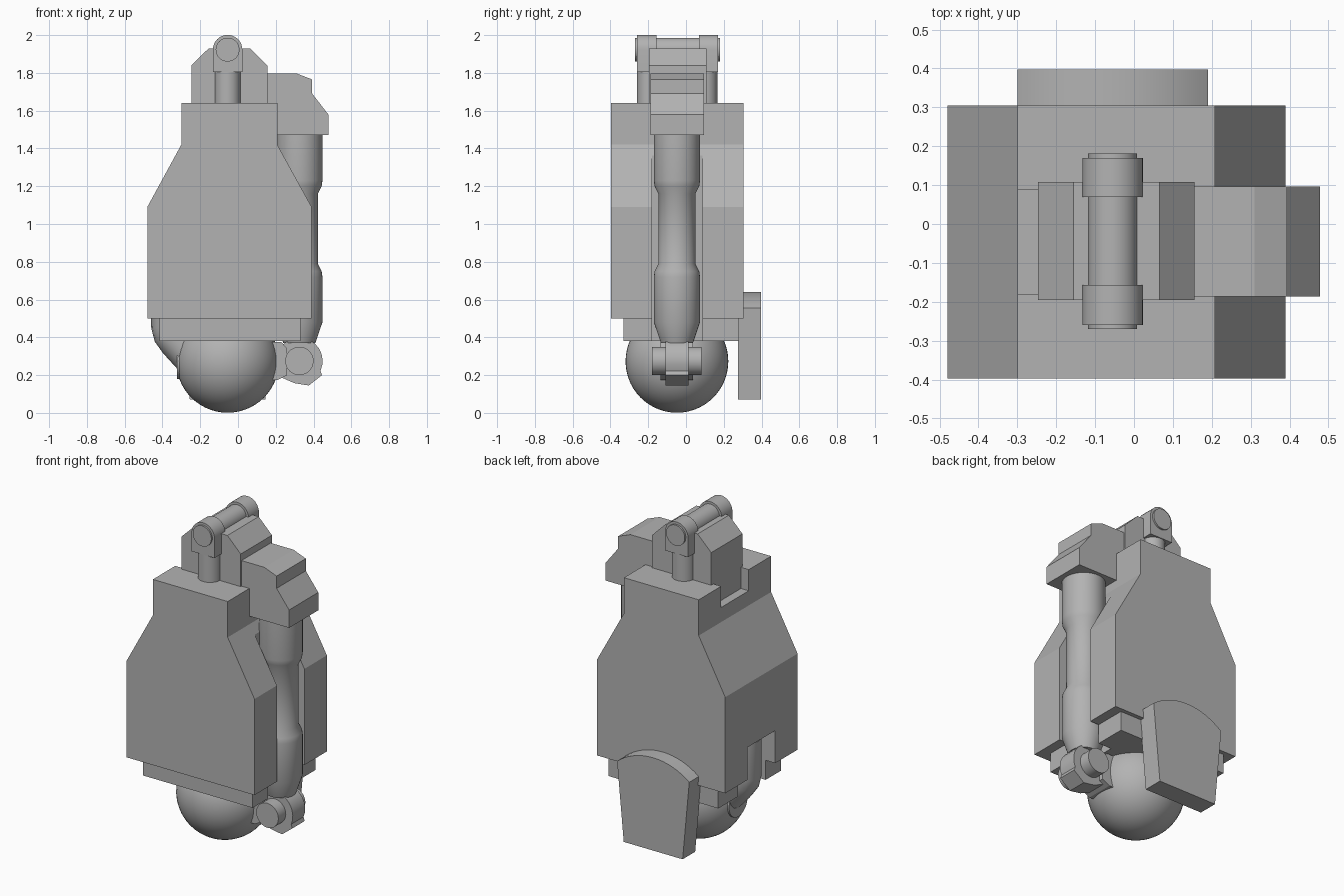
import bpy, bmesh, math
from mathutils import Vector

old = bpy.data.objects.get("Cube")
if old:
    bpy.data.objects.remove(old, do_unlink=True)

GREY = (0.45, 0.45, 0.45, 1.0)
grey = bpy.data.materials.new("plain grey")
grey.use_nodes = True
grey.diffuse_color = GREY
grey.node_tree.nodes["Principled BSDF"].inputs["Base Color"].default_value = GREY

MID = -0.048            # depth of the mechanism's centre plane
SLOT = (-0.18, 0.087)   # depth range of the side channels


def finish(name, bm, smooth=False):
    bmesh.ops.recalc_face_normals(bm, faces=bm.faces)
    mesh = bpy.data.meshes.new(name)
    bm.to_mesh(mesh)
    bm.free()
    obj = bpy.data.objects.new(name, mesh)
    bpy.context.collection.objects.link(obj)
    mesh.materials.append(grey)
    if smooth:
        bpy.ops.object.select_all(action='DESELECT')
        obj.select_set(True)
        bpy.context.view_layer.objects.active = obj
        bpy.ops.object.shade_smooth_by_angle(angle=math.radians(35))
    return obj


def prism(name, outline, y0, y1, smooth=False):
    """Front outline of (x, z) points extruded in depth."""
    bm = bmesh.new()
    face = bm.faces.new([bm.verts.new((x, y0, z)) for x, z in outline])
    out = bmesh.ops.extrude_face_region(bm, geom=[face])
    verts = [g for g in out["geom"] if isinstance(g, bmesh.types.BMVert)]
    bmesh.ops.translate(bm, verts=verts, vec=(0, y1 - y0, 0))
    return finish(name, bm, smooth)


def box(name, x0, x1, y0, y1, z0, z1):
    return prism(name, [(x0, z0), (x1, z0), (x1, z1), (x0, z1)], y0, y1)


def rod(name, a, b, radius):
    a, b = Vector(a), Vector(b)
    bm = bmesh.new()
    bmesh.ops.create_cone(bm, cap_ends=True, segments=40, radius1=radius,
                          radius2=radius, depth=(b - a).length)
    turn = (b - a).to_track_quat('Z', 'Y').to_matrix()
    bmesh.ops.rotate(bm, verts=bm.verts, matrix=turn)
    bmesh.ops.translate(bm, verts=bm.verts, vec=(a + b) / 2)
    return finish(name, bm, True)


def arc(cx, cz, r, start, end, n=16):
    angles = [math.radians(start + (end - start) * i / n) for i in range(n + 1)]
    return [(cx + r * math.cos(t), cz + r * math.sin(t)) for t in angles]


def cut(obj, cutters):
    for c in cutters:
        mod = obj.modifiers.new("channel", 'BOOLEAN')
        mod.operation = 'DIFFERENCE'
        mod.solver = 'EXACT'
        mod.object = c
    bpy.context.view_layer.update()
    done = bpy.data.meshes.new_from_object(
        obj.evaluated_get(bpy.context.evaluated_depsgraph_get()))
    obj.modifiers.clear()
    obj.data = done


# Housing and the stepped base beneath it, both with side channels
housing = prism("housing", [(-0.48, 0.5), (0.39, 0.5), (0.39, 1.09), (0.208, 1.42),
                            (0.208, 1.64), (-0.3, 1.64), (-0.3, 1.42), (-0.48, 1.09)],
                -0.397, 0.305)
base = box("base", -0.415, 0.33, -0.33, 0.28, 0.38, 0.51)
cutters = [box("piston_channel", 0.24, 0.7, *SLOT, 0.2, 1.40),
           box("pipe_channel", -0.7, -0.26, *SLOT, 0.2, 0.70),
           box("top_notch", -0.5, -0.2, *SLOT, 1.51, 1.8)]
cut(housing, cutters)
cut(base, cutters[:2])
for c in cutters:
    bpy.data.objects.remove(c, do_unlink=True)

# Upper blocks
prism("top_block", [(-0.247, 1.45), (0.155, 1.45), (0.155, 1.84), (0.065, 1.93),
                    (-0.155, 1.93), (-0.247, 1.84)], -0.195, 0.108)
prism("piston_bracket", [(0.1, 1.47), (0.478, 1.47), (0.478, 1.58), (0.393, 1.69),
                         (0.393, 1.765), (0.31, 1.797), (0.1, 1.797)], -0.187, 0.096)

# Cross rod carried by two eyes on posts
PX, PZ = -0.055, 1.923
rod("cross_rod", (PX, -0.27, PZ), (PX, 0.181, PZ), 0.063)
for side, y0, y1, post_y in (("front", -0.26, -0.157, -0.192), ("rear", 0.07, 0.17, 0.098)):
    eye = arc(PX, PZ, 0.078, 0, 180) + [(PX - 0.078, 1.805), (PX + 0.078, 1.805)]
    prism(side + "_eye", eye, y0, y1, True)
    rod(side + "_post", (PX, post_y, 1.6), (PX, post_y, 1.82), 0.068)

# Piston turned from a stepped profile
bm = bmesh.new()
profile = [(0, 0.37), (0.085, 0.37), (0.122, 0.48), (0.122, 0.72), (0.118, 0.75),
           (0.098, 0.79), (0.098, 1.16), (0.118, 1.20), (0.122, 1.23), (0.122, 1.48), (0, 1.48)]
pts = [bm.verts.new((0.325 + r, MID, z)) for r, z in profile]
edges = [bm.edges.new(pair) for pair in zip(pts, pts[1:])]
bmesh.ops.spin(bm, geom=pts + edges, cent=(0.325, MID, 0), axis=(0, 0, 1),
               angle=math.tau, steps=40, use_duplicate=False)
bmesh.ops.remove_doubles(bm, verts=bm.verts, dist=0.0005)
finish("piston", bm, True)

# Lower hinge joining the piston to the ball
HX, HZ = 0.325, 0.275
prism("hinge_knuckle", arc(HX, HZ, 0.123, -25, 205) +
      [(0.235, 0.185), (0.30, 0.157), (0.375, 0.145), (0.445, 0.20)], -0.108, 0.012, True)
rod("hinge_pin", (HX, -0.18, HZ), (HX, 0.082, HZ), 0.075)
prism("hinge_link", [(0.1, 0.175), (0.21, 0.175), (0.26, 0.2), (0.26, 0.34),
                     (0.23, 0.375), (0.1, 0.375)], -0.135, 0.038)

# Ball
bm = bmesh.new()
bmesh.ops.create_uvsphere(bm, u_segments=48, v_segments=28, radius=0.272)
bmesh.ops.translate(bm, verts=bm.verts, vec=(PX, MID, 0.273))
finish("ball", bm, True)

# Bent pipe on the other side, ending in a collar on the ball
curve = bpy.data.curves.new("pipe", 'CURVE')
curve.dimensions = '3D'
curve.bevel_depth = 0.1
curve.bevel_resolution = 6
curve.use_fill_caps = True
path = [(-0.36, 0.68), (-0.36, 0.46), (-0.35, 0.42), (-0.32, 0.38), (-0.22, 0.27)]
spline = curve.splines.new('POLY')
spline.points.add(len(path) - 1)
for p, (x, z) in zip(spline.points, path):
    p.co = (x, MID, z, 1)
curve.materials.append(grey)
bpy.context.collection.objects.link(bpy.data.objects.new("pipe", curve))
rod("pipe_collar", (-0.322, MID, 0.27), (-0.2, MID, 0.27), 0.09)

# Rear fin with an arched top
half = math.degrees(math.asin(0.245 / 0.395))
prism("rear_fin", [(-0.255, 0.07), (0.145, 0.07)] +
      arc(PX, 0.245, 0.395, 90 - half, 90 + half), 0.275, 0.397, True)
